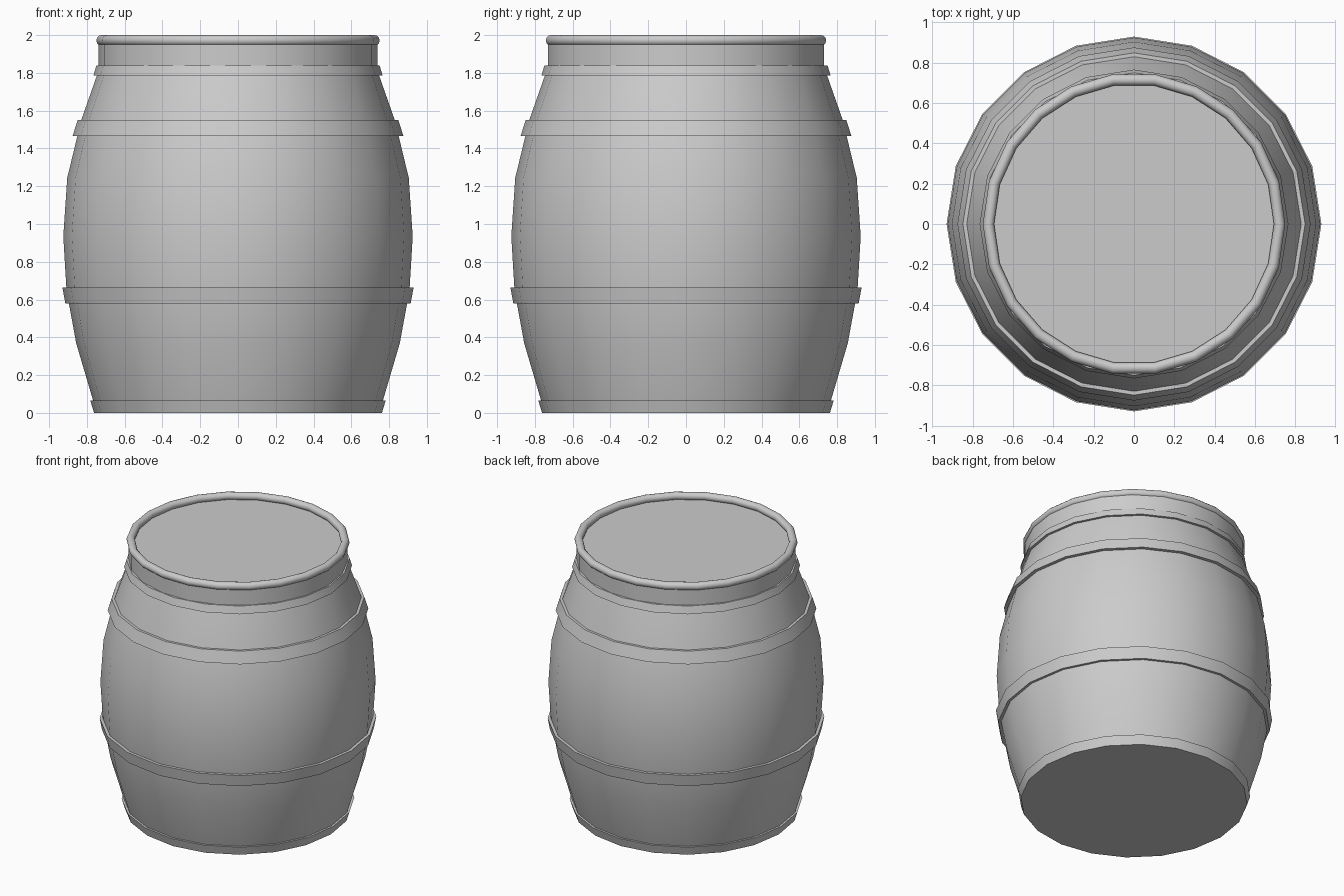
import bpy, bmesh
from math import cos, sin, pi, radians

if "Cube" in bpy.data.objects:
    bpy.data.objects.remove(bpy.data.objects["Cube"])


def lathe(name, profile, sides, closed=False, angle=35):
    """Revolve (radius, z) points; open profiles get capped ends."""
    bm = bmesh.new()
    rings = [[bm.verts.new((r * cos(2 * pi * i / sides), r * sin(2 * pi * i / sides), z))
              for i in range(sides)] for r, z in profile]
    pairs = list(zip(rings, rings[1:]))
    if closed:
        pairs.append((rings[-1], rings[0]))
    else:
        bm.faces.new(rings[0])
        bm.faces.new(rings[-1])
    for a, b in pairs:
        for i in range(sides):
            j = (i + 1) % sides
            bm.faces.new((a[i], a[j], b[j], b[i]))
    bmesh.ops.recalc_face_normals(bm, faces=bm.faces)
    mesh = bpy.data.meshes.new(name)
    bm.to_mesh(mesh)
    bm.free()
    ob = bpy.data.objects.new(name, mesh)
    bpy.context.collection.objects.link(ob)
    bpy.ops.object.select_all(action='DESELECT')
    ob.select_set(True)
    bpy.context.view_layer.objects.active = ob
    bpy.ops.object.shade_smooth_by_angle(angle=radians(angle))
    return ob


# Bulging body
lathe("barrel_body", [(0.745, 0), (0.767, 0.065), (0.857, 0.37), (0.908, 0.65),
                      (0.925, 0.935), (0.904, 1.245), (0.83, 1.55), (0.73, 1.835)], 20)

# Tapered hoops: bottom radius, bottom z, top radius, top z
hoops = {"base_hoop": (0.762, 0.0, 0.782, 0.065),
         "lower_hoop": (0.914, 0.58, 0.93, 0.665),
         "upper_hoop": (0.876, 1.465, 0.849, 1.55),
         "shoulder_hoop": (0.766, 1.785, 0.75, 1.838)}
for name, (r0, z0, r1, z1) in hoops.items():
    t = 0.035
    lathe(name, [(r0, z0), (r1, z1), (r1 - t, z1), (r0 - t, z0)], 20, closed=True)

# Neck with flat lid on top
lathe("neck_and_lid", [(0.738, 1.79), (0.738, 1.952)], 22)

# Rounded rim
lathe("rim", [(0.722 + 0.028 * cos(2 * pi * k / 12), 1.972 + 0.028 * sin(2 * pi * k / 12))
              for k in range(12)], 22, closed=True, angle=40)
